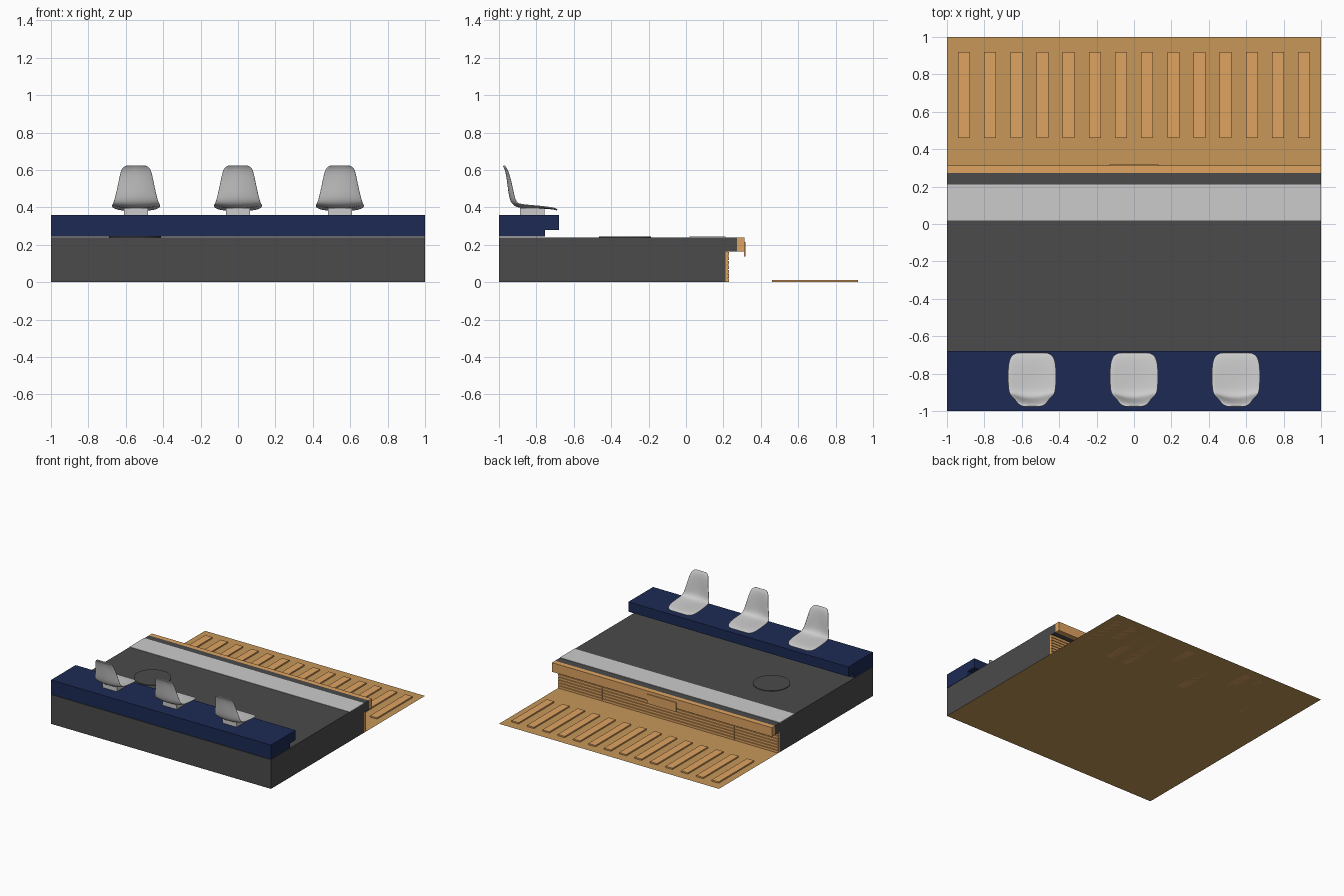
import bpy, bmesh, math

if "Cube" in bpy.data.objects:
    bpy.data.objects.remove(bpy.data.objects["Cube"])


def mat(name, rgb):
    m = bpy.data.materials.new(name)
    m.diffuse_color = (*rgb, 1)
    m.use_nodes = True
    m.node_tree.nodes["Principled BSDF"].inputs["Base Color"].default_value = m.diffuse_color
    return m


DARK = mat("dark_grey", (0.07, 0.07, 0.07))
NAVY = mat("navy", (0.012, 0.023, 0.09))
TAN = mat("tan", (0.57, 0.31, 0.10))
LIGHT_TAN = mat("light_tan", (0.73, 0.37, 0.12))


def finish(name, bm, m=None):
    bmesh.ops.recalc_face_normals(bm, faces=bm.faces)
    me = bpy.data.meshes.new(name)
    bm.to_mesh(me)
    bm.free()
    ob = bpy.data.objects.new(name, me)
    bpy.context.collection.objects.link(ob)
    if m:
        me.materials.append(m)
    return ob


def box(name, x, y, z, m=None):
    bm = bmesh.new()
    bmesh.ops.create_cube(bm, size=1)
    for v in bm.verts:
        for i, (lo, hi) in enumerate((x, y, z)):
            v.co[i] = lo if v.co[i] < 0 else hi
    return finish(name, bm, m)


def extrude_x(name, profile, x0, x1, m=None):
    """Prism along x from a (y, z) outline."""
    bm = bmesh.new()
    a = [bm.verts.new((x0, y, z)) for y, z in profile]
    b = [bm.verts.new((x1, y, z)) for y, z in profile]
    n = len(profile)
    bm.faces.new(a)
    bm.faces.new(b[::-1])
    for i in range(n):
        bm.faces.new((a[i], b[i], b[(i + 1) % n], a[(i + 1) % n]))
    return finish(name, bm, m)


# Ground sheet
bm = bmesh.new()
bmesh.ops.create_grid(bm, x_segments=1, y_segments=1, size=1)
ground = finish("track_bed", bm, TAN)

# Platform with overhanging edge
extrude_x("platform", [(-1, 0), (0.21, 0), (0.21, 0.165), (0.272, 0.165),
                       (0.272, 0.24), (-1, 0.24)], -1, 1, DARK)
box("warning_strip", (-1, 1), (0.02, 0.21), (0.238, 0.243))
box("platform_lip", (-1, 1), (0.272, 0.312), (0.165, 0.24), LIGHT_TAN)
box("edge_plate", (-0.13, 0.13), (0.311, 0.318), (0.138, 0.215), LIGHT_TAN)

# Layered riser below the overhang
box("riser_backing", (-1, 1), (0.208, 0.222), (0, 0.165), LIGHT_TAN)
for i in range(7):
    z = 0.0236 * i
    for j, (x0, x1) in enumerate(((-1, -0.603), (-0.597, 0.597), (0.603, 1))):
        box(f"riser_slat_{i}_{j}", (x0, x1), (0.22, 0.231), (z, z + 0.019), LIGHT_TAN)

# Track sleepers
for i in range(14):
    x = -0.909 + 0.1399 * i
    box(f"sleeper_{i}", (x - 0.032, x + 0.032), (0.46, 0.92), (0, 0.011), LIGHT_TAN)

# Round floor cover
bm = bmesh.new()
bmesh.ops.create_cone(bm, cap_ends=True, segments=48, radius1=0.139, radius2=0.139, depth=0.006)
cover = finish("floor_cover", bm, DARK)
cover.location = (-0.55, -0.325, 0.242)

# Bench block
extrude_x("bench", [(-1, 0.243), (-0.755, 0.243), (-0.755, 0.28), (-0.68, 0.28),
                    (-0.68, 0.36), (-1, 0.36)], -1, 1, NAVY)

# Seat stations: y, z, half width, forward curl, upward curl
STATIONS = [
    (-0.688, 0.386, 0.080, 0.000, 0.000),
    (-0.700, 0.392, 0.112, 0.000, 0.000),
    (-0.740, 0.397, 0.128, 0.000, 0.004),
    (-0.800, 0.398, 0.131, 0.000, 0.010),
    (-0.860, 0.399, 0.130, 0.004, 0.014),
    (-0.910, 0.404, 0.126, 0.014, 0.014),
    (-0.936, 0.430, 0.118, 0.024, 0.006),
    (-0.945, 0.475, 0.108, 0.024, 0.000),
    (-0.952, 0.535, 0.095, 0.018, 0.000),
    (-0.960, 0.590, 0.084, 0.010, 0.000),
    (-0.969, 0.615, 0.072, 0.004, 0.000),
    (-0.976, 0.624, 0.048, 0.000, 0.000),
]


def seat_shell(name, cx):
    bm = bmesh.new()
    rows = []
    for y, z, w, dy, dz in STATIONS:
        rows.append([bm.verts.new((cx + w * t, y + dy * t * t, z + dz * t * t))
                     for t in (-1, -0.7, -0.35, 0, 0.35, 0.7, 1)])
    for a, b in zip(rows, rows[1:]):
        for k in range(6):
            bm.faces.new((a[k], a[k + 1], b[k + 1], b[k]))
    ob = finish(name, bm)
    sol = ob.modifiers.new("thickness", 'SOLIDIFY')
    sol.thickness = 0.010
    sol.offset = 0
    sub = ob.modifiers.new("smooth", 'SUBSURF')
    sub.levels = sub.render_levels = 2
    for p in ob.data.polygons:
        p.use_smooth = True
    return ob


# Three seats on pedestals
for n, cx in zip(("left", "middle", "right"), (-0.545, 0, 0.545)):
    box(f"seat_mount_{n}", (cx - 0.065, cx + 0.065), (-0.888, -0.757), (0.358, 0.396))
    seat_shell(f"seat_{n}", cx)
